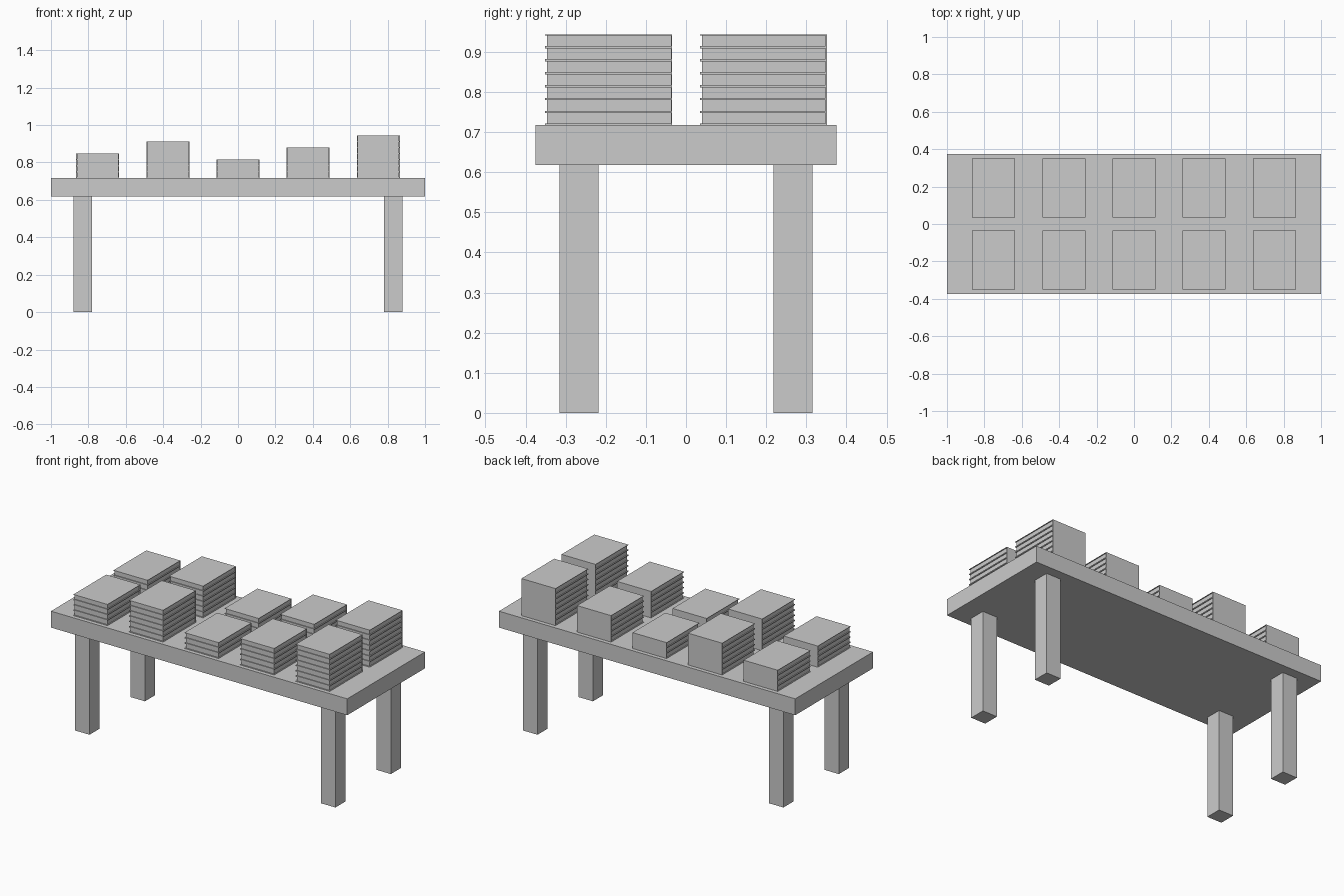
import bpy
import bmesh
from mathutils import Matrix, Vector

cube = bpy.data.objects.get("Cube")
if cube:
    bpy.data.objects.remove(cube, do_unlink=True)

# One plain grey for everything
grey = bpy.data.materials.new("plain_grey")
grey.use_nodes = True
grey.diffuse_color = (0.6, 0.6, 0.6, 1)
grey.node_tree.nodes["Principled BSDF"].inputs["Base Color"].default_value = (0.6, 0.6, 0.6, 1)


def add_box(bm, low, high):
    low, high = Vector(low), Vector(high)
    place = Matrix.Translation((low + high) / 2) @ Matrix.Diagonal((*(high - low), 1))
    bmesh.ops.create_cube(bm, size=1, matrix=place)


def make_object(name, boxes, location=(0, 0, 0)):
    bm = bmesh.new()
    for low, high in boxes:
        add_box(bm, low, high)
    mesh = bpy.data.meshes.new(name)
    bm.to_mesh(mesh)
    bm.free()
    mesh.materials.append(grey)
    obj = bpy.data.objects.new(name, mesh)
    obj.location = location
    bpy.context.collection.objects.link(obj)
    return obj


# Table
UNDERSIDE, TOP = 0.618, 0.718
make_object("table_top", [((-1, -0.375, UNDERSIDE), (1, 0.375, TOP))])
for side, x in (("left", 0.83), ("right", -0.83)):
    for end, y in (("front", -0.267), ("back", 0.267)):
        make_object(f"{end}_{side}_leg",
                    [((-0.049, -0.049, 0), (0.049, 0.049, UNDERSIDE))], (x, y, 0))

# Books: two covers, a spine at the back and a slightly recessed page block
HALF_W, HALF_D, THICK = 0.115, 0.158, 0.0323
COVER, INSET = 0.003, 0.005


def book(z):
    top = z + THICK
    return [
        ((-HALF_W, -HALF_D, z), (HALF_W, HALF_D, z + COVER)),
        ((-HALF_W, -HALF_D, top - COVER), (HALF_W, HALF_D, top)),
        ((-HALF_W, HALF_D - COVER, z + COVER), (HALF_W, HALF_D, top - COVER)),
        ((INSET - HALF_W, INSET - HALF_D, z + COVER),
         (HALF_W - INSET, HALF_D - COVER, top - COVER)),
    ]


# Two rows of stacks with matching book counts
for row, y in (("front", -0.193), ("back", 0.193)):
    for i, count in enumerate((4, 6, 3, 5, 7)):
        boxes = [b for n in range(count) for b in book(n * THICK)]
        make_object(f"{row}_book_stack_{i + 1}", boxes, (0.375 * (i - 2), y, TOP))
